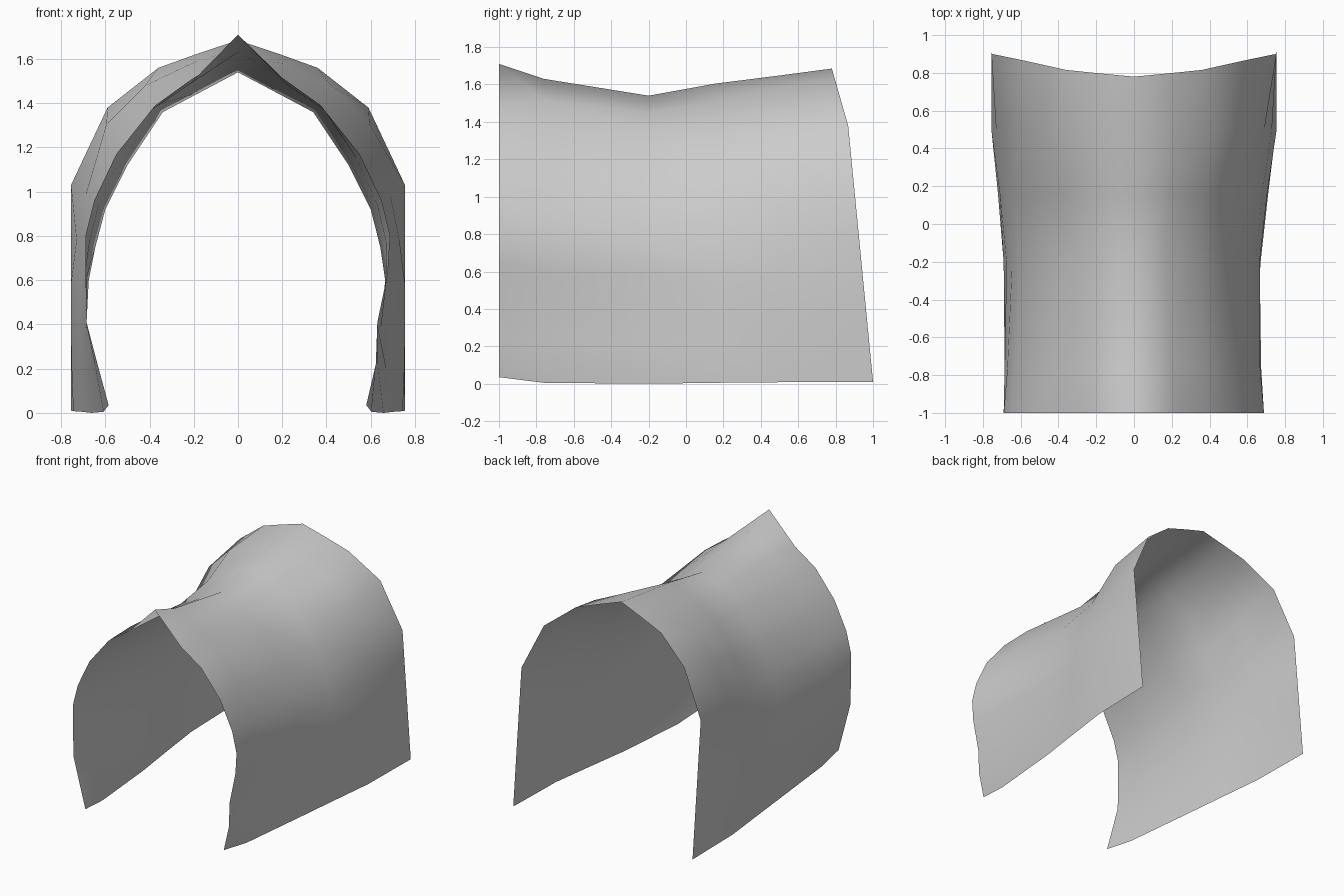
import bpy, bmesh

# Cross-sections from front to back: half profile (x, z) from ridge to foot
SECTIONS = [
    (-1.00, 1.0, [(0, 1.71), (.22, 1.485), (.39, 1.37), (.55, 1.17), (.65, .96),
                  (.69, .80), (.69, .64), (.685, .41), (.635, .22), (.585, .035)]),
    (-0.76, 1.0, [(0, 1.63), (.20, 1.515), (.375, 1.39), (.535, 1.15), (.63, .94),
                  (.67, .78), (.685, .61), (.685, .40), (.645, .21), (.608, .005)]),
    (-0.20, 0.8, [(0, 1.54), (.17, 1.45), (.34, 1.36), (.50, 1.12), (.60, .92),
                  (.645, .75), (.675, .60), (.69, .38), (.68, .20), (.662, 0)]),
    (0.16, 0.4, [(0, 1.605), (.19, 1.505), (.37, 1.385), (.53, 1.16), (.635, .94),
                 (.68, .77), (.71, .58), (.72, .36), (.715, .20), (.705, .005)]),
    (0.50, 0.0, [(0, 1.648), (.21, 1.58), (.42, 1.48), (.595, 1.305), (.69, .98),
                 (.73, .78), (.755, .58), (.755, .36), (.752, .20), (.745, .008)]),
    (None, 0.0, [(0, 1.685), (.18, 1.625), (.36, 1.56), (.59, 1.38), (.755, 1.03),
                 (.755, .80), (.755, .58), (.755, .36), (.755, .20), (.755, .01)]),
]
# Slight inward lean of the right wall, per profile point
LEAN = [0, 0, 0, 0, 0, .002, .012, .055, .012, .005]


def back_y(z):
    """Slanted rear edge: leans forward towards the ridge."""
    if z < 1.38:
        return 1.0 - (z - .01) * .097
    return .867 - (z - 1.38) * .285


# Arched open sheet lofted through the sections
bm = bmesh.new()
rows = []
for y, lean, half in SECTIONS:
    left = [(-x, z) for x, z in reversed(half)]
    right = [(x - LEAN[i] * lean, z) for i, (x, z) in enumerate(half)][1:]
    rows.append([bm.verts.new((x, back_y(z) if y is None else y, z))
                 for x, z in left + right])
for a, b in zip(rows, rows[1:]):
    for i in range(len(a) - 1):
        face = bm.faces.new((a[i], b[i], b[i + 1], a[i + 1]))
        face.smooth = True
bm.normal_update()
if sum(f.normal.z * f.calc_area() for f in bm.faces) < 0:
    bmesh.ops.reverse_faces(bm, faces=bm.faces[:])

mesh = bpy.data.meshes.new("arched_shell")
bm.to_mesh(mesh)
bm.free()
shell = bpy.data.objects.new("arched_shell", mesh)
bpy.context.collection.objects.link(shell)

# Plain grey surface
grey = bpy.data.materials.new("light grey")
grey.diffuse_color = (.6, .6, .6, 1)
mesh.materials.append(grey)
